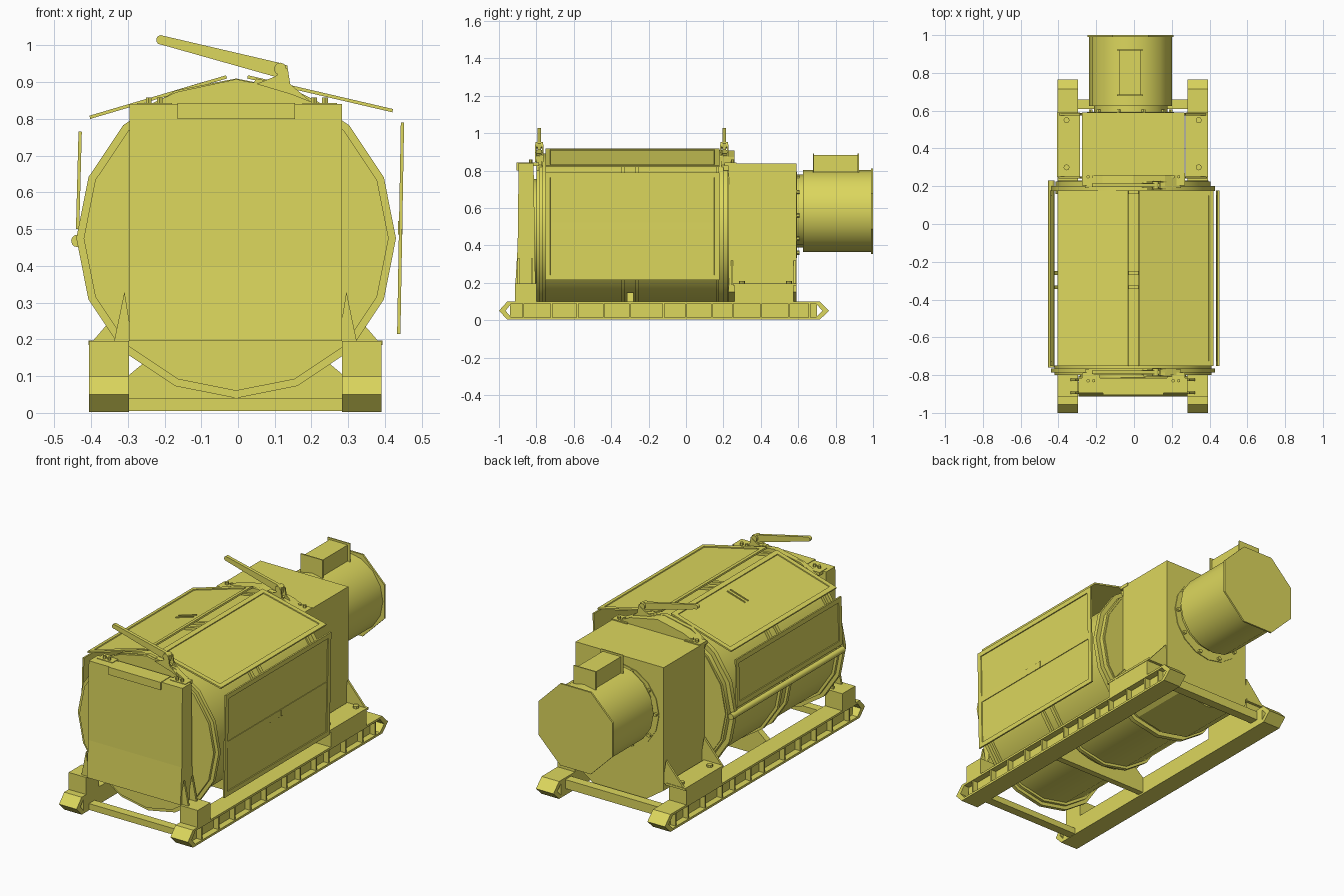
import bpy, bmesh
from math import cos, sin, pi, hypot

if "Cube" in bpy.data.objects:
    bpy.data.objects.remove(bpy.data.objects["Cube"])

mat = bpy.data.materials.new("machine_yellow")
mat.diffuse_color = (0.72, 0.68, 0.11, 1)
mat.use_nodes = True
mat.node_tree.nodes["Principled BSDF"].inputs["Base Color"].default_value = mat.diffuse_color
CX, CZ = -0.005, 0.475          # drum axis


def finish(name, bm, smooth=False):
    bmesh.ops.recalc_face_normals(bm, faces=bm.faces)
    me = bpy.data.meshes.new(name)
    bm.to_mesh(me)
    bm.free()
    ob = bpy.data.objects.new(name, me)
    bpy.context.collection.objects.link(ob)
    me.materials.append(mat)
    if smooth:
        bpy.ops.object.select_all(action='DESELECT')
        ob.select_set(True)
        bpy.context.view_layer.objects.active = ob
        bpy.ops.object.shade_smooth_by_angle(angle=0.7)
    return ob


def add_prism(bm, pts, a, b, axis='Y'):
    # axis Y: pts are (x, z); X: (y, z); Z: (x, y)
    put = {'Y': lambda p, t: (p[0], t, p[1]), 'X': lambda p, t: (t, p[0], p[1]),
           'Z': lambda p, t: (p[0], p[1], t)}[axis]
    lo = [bm.verts.new(put(p, a)) for p in pts]
    hi = [bm.verts.new(put(p, b)) for p in pts]
    n = len(pts)
    bm.faces.new(lo)
    bm.faces.new(hi)
    return [bm.faces.new((lo[i], lo[(i + 1) % n], hi[(i + 1) % n], hi[i])) for i in range(n)]


def prism(name, pts, a, b, axis='Y', smooth=False):
    bm = bmesh.new()
    add_prism(bm, pts, a, b, axis)
    return finish(name, bm, smooth)


def box(name, x0, x1, y0, y1, z0, z1):
    return prism(name, [(x0, y0), (x1, y0), (x1, y1), (x0, y1)], z0, z1, 'Z')


def ngon(c, r, n, ph=0.0):
    return [(c[0] + r * sin(ph + 2 * pi * i / n), c[1] - r * cos(ph + 2 * pi * i / n)) for i in range(n)]


def cyl(name, c, r, a, b, n=16, axis='Y'):
    return prism(name, ngon(c, r, n), a, b, axis, True)


# mixing drum with end flanges, bands and bearing discs
AX = (CX, CZ)
for name, r, a, b in [("drum_body", .40, -.78, .23), ("drum_front_flange", .435, -.785, -.765),
                      ("drum_front_rim", .415, -.80, -.75), ("drum_rear_flange", .435, .175, .2),
                      ("drum_rear_rim", .41, .16, .225), ("front_bearing_disc", .28, -.83, -.79),
                      ("drum_band_a", .415, -.345, -.325), ("drum_band_b", .415, -.27, -.25)]:
    cyl(name, AX, r, a, b)

# skid rails: outward-open channels with chevron ends and ribs
outer = [(-1, .05), (-.955, .1), (.715, .1), (.765, .05), (.715, .003), (-.955, .003)]
inner = [(-.965, .05), (-.935, .088), (.695, .088), (.73, .05), (.695, .015), (-.935, .015)]
RIBS = [-.87, -.72, -.58, -.44, -.3, -.12, .0, .14, .25, .4, .55, .66]
for s, side in ((-1, "left"), (1, "right")):
    xi, xo = -.007 + s * .29, -.007 + s * .398
    bm = bmesh.new()
    for i in range(6):
        j = (i + 1) % 6
        add_prism(bm, [outer[i], outer[j], inner[j], inner[i]], xi, xo, 'X')
    add_prism(bm, [(-.94, .01), (-.94, .09), (.7, .09), (.7, .01)], xi, xo - s * .035, 'X')
    for y in RIBS:
        add_prism(bm, [(y - .005, .01), (y - .005, .09), (y + .005, .09), (y + .005, .01)],
                  xi, xo - s * .004, 'X')
    finish(side + "_skid_rail", bm)

    # pedestals, mounting plates, bolts and gussets
    box(side + "_front_foot", xi, xo, -.915, -.80, .098, .195)
    box(side + "_rear_foot", xi, xo, .26, .575, .098, .185)
    box(side + "_rear_foot_plate", xi - s * .01, xo + s * .002, .25, .59, .185, .197)
    for y in (.3, .55):
        cyl(side + "_foot_bolt", (xi + s * .06, y), .016, .195, .21, 8, 'Z')
    for y in (-.9, -.83):
        prism(side + "_front_gusset", [(xi - s * .01, .195), (xi + s * .04, .195), (xi + s * .012, .33)],
              y, y + .012)
    for y in (.24, .575):
        prism(side + "_rear_gusset", [(xi - s * .03, .19), (xo - s * .005, .19), (xi + s * .06, .24),
                                      (xi - s * .01, .32)], y, y + .012)

# cross members and drum saddle plate
box("front_cross_member", -.3, .29, -.89, -.84, .005, .04)
box("rear_cross_member", -.3, .29, .61, .66, .04, .09)
arc = [(CX + .405 * sin(a), CZ - .405 * cos(a)) for a in [(-36 + 8 * i) * pi / 180 for i in range(10)]]
top = [(-.3, .1)] + arc + [(.29, .1)]
bm = bmesh.new()
for p, q in zip(top, top[1:]):
    add_prism(bm, [(p[0], .012), (q[0], .012), q, p], -.315, -.28)
finish("drum_saddle", bm)

# front support housing
prism("front_housing", [(-.895, .84), (-.815, .84), (-.805, .195), (-.912, .195), (-.9, .4)],
      -.295, .283, 'X')
box("front_top_ledge", -.165, .155, -.905, -.815, .80, .843)

# gearbox housing with rounded belly
prism("gearbox_housing", [(-.275, .837), (.268, .837), (.268, .19), (.268, .15), (.16, .078), (CX, .045),
                          (-.17, .078), (-.275, .15)], .228, .59)

# motor with mounting flange, octagonal end cap and terminal box
MX, MZ = -.018, .583
cyl("motor_flange", (MX, MZ - .02), .23, .58, .594, 16)
cyl("motor_neck", (MX, MZ), .195, .585, .64, 16)
cyl("motor_body", (MX, MZ), .22, .625, .995, 16)
prism("motor_end_cap", ngon((MX, MZ), .247, 8, pi / 8), .99, 1.0)
for p in ngon((MX, MZ - .02), .212, 10, .3):
    cyl("motor_flange_bolt", p, .011, .592, .606, 6)
box("terminal_box", -.078, .035, .685, .92, .76, .882)
for y in (.678, .918):
    box("terminal_box_end_plate", -.09, .048, y, y + .007, .79, .892)


# hinged doors: thin plates with a recessed panel
def door(name, p, q, y0=-.752, y1=.178, t=.009, rim=.026):
    d = hypot(q[0] - p[0], q[1] - p[1])
    n = ((p[1] - q[1]) / d * t, (q[0] - p[0]) / d * t)
    bm = bmesh.new()
    face = add_prism(bm, [p, q, (q[0] + n[0], q[1] + n[1]), (p[0] + n[0], p[1] + n[1])], y0, y1)[2]
    bmesh.ops.recalc_face_normals(bm, faces=bm.faces)
    bmesh.ops.inset_individual(bm, faces=[face], thickness=rim, use_even_offset=True)
    bmesh.ops.inset_individual(bm, faces=[face], thickness=.001, depth=-.005, use_even_offset=True)
    finish(name, bm)


door("top_right_door", (.025, .91), (.42, .818))
door("top_left_door", (-.402, .80), (-.03, .91))
door("right_door", (.443, .79), (.433, .215))
door("left_door", (-.432, .50), (-.425, .765))
cyl("left_roller_bar", (-.437, .468), .017, -.76, .23, 12)
box("right_door_bar", .436, .4455, -.725, .151, .485, .522)
for y in (-.36, -.285, -.255):
    box("right_door_latch", .436, .4475, y, y + .014, .485, .522)
for y in (-.265, -.24):
    prism("top_door_grip", [(-.2, .855), (-.09, .888), (-.09, .902), (-.2, .869)], y, y + .006)

# clamp arches with levers, one at each drum end
for end, y, o in (("front", -.785, -1), ("rear", .205, 1)):
    prism(end + "_clamp_arch", [(-.26, .80), (-.26, .83), (-.168, .873), (CX, .908), (.165, .873),
                                (.25, .83), (.25, .80)], y - .015, y + .015 + .02 * (o + 1))
    # lever arm, rounded tip and pivot cheeks
    prism(end + "_lever_arm", [(-.212, 1.003), (.10, .915), (.13, .91), (.135, .945), (.115, .952),
                               (-.207, 1.027)], y - .009, y + .009)
    cyl(end + "_lever_tip", (-.21, 1.015), .013, y - .01, y + .01, 10)
    cyl(end + "_lever_pivot", (.115, .936), .017, y - .02, y + .02, 10)
    for dy in (-.022, .014):
        prism(end + "_lever_cheek", [(.10, .915), (.135, .94), (.142, .895), (.2, .845), (.15, .865), (.05, .895)],
              y + dy, y + dy + .008)
    prism(end + "_clamp_link", [(.04, .895), (.13, .872), (.14, .89), (.05, .91)], y - .013, y + .013)
    # lug blocks and bolts
    yb = y + o * .045
    for s in (-1, 1):
        x = s * .225
        box(end + "_clamp_lug", x - .05, x + .045, min(y, yb + o * .02), max(y, yb + o * .02), .825, .843)
        for dx in (-.018, .012):
            cyl(end + "_clamp_bolt", (x + dx, yb), .009, .84, .858, 6, 'Z')
